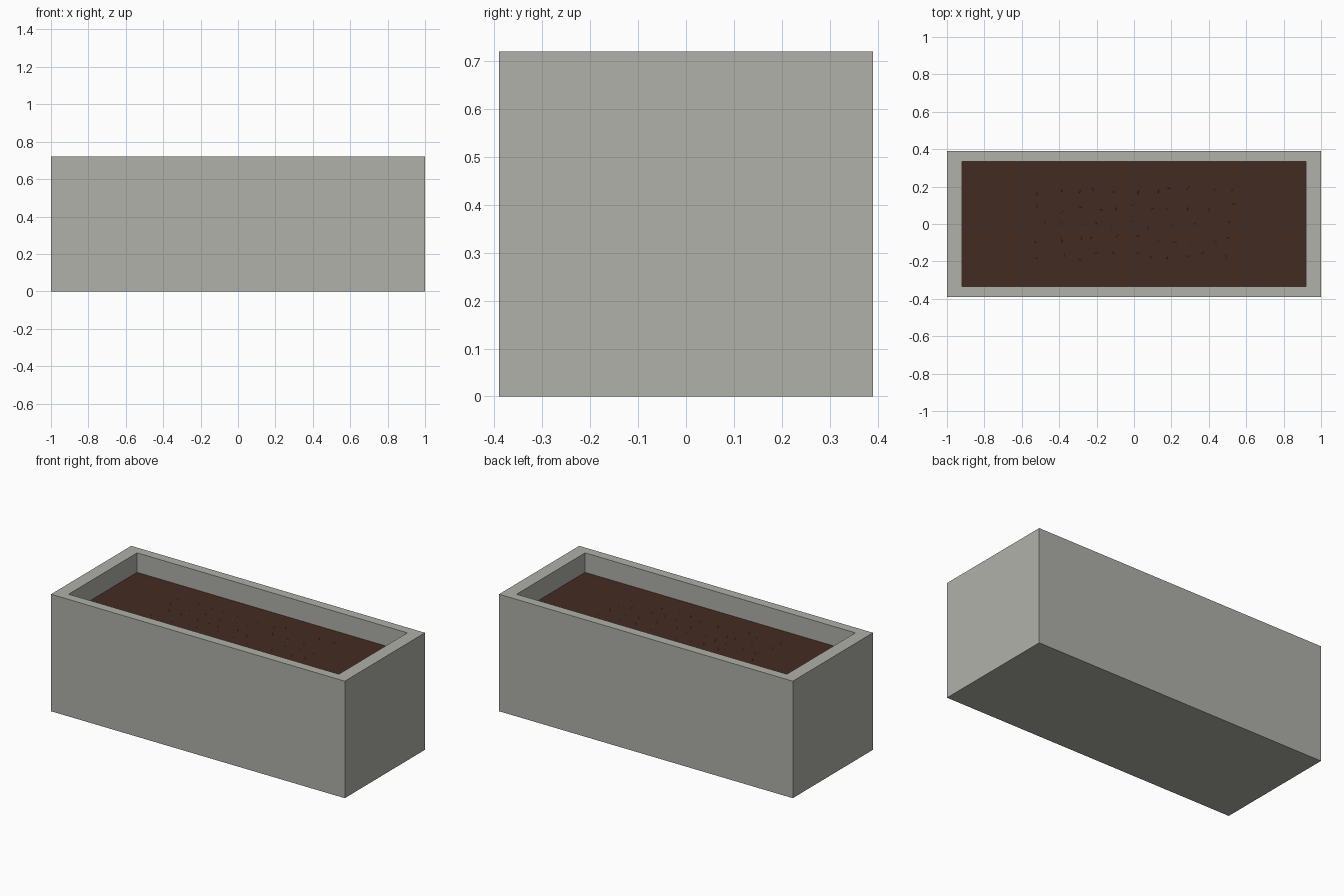
import bpy, bmesh, math, random

if "Cube" in bpy.data.objects:
    bpy.data.objects.remove(bpy.data.objects["Cube"])
random.seed(4)

L, W, H = 2.0, 0.78, 0.72        # outer size
IX, IY, SOIL = 0.92, 0.333, 0.60  # inner half sizes, soil level


def material(name, col):
    m = bpy.data.materials.new(name)
    m.diffuse_color = (*col, 1)
    m.use_nodes = True
    m.node_tree.nodes["Principled BSDF"].inputs["Base Color"].default_value = m.diffuse_color
    return m


def finish(name, bm, mat):
    me = bpy.data.meshes.new(name)
    bm.to_mesh(me)
    bm.free()
    me.materials.append(mat)
    ob = bpy.data.objects.new(name, me)
    bpy.context.collection.objects.link(ob)
    return ob


def box(bm, size, z0):
    vs = bmesh.ops.create_cube(bm, size=1)["verts"]
    bmesh.ops.scale(bm, vec=size, verts=vs)
    bmesh.ops.translate(bm, vec=(0, 0, z0 + size[2] / 2), verts=vs)


concrete = material("concrete grey", (0.43, 0.44, 0.395))
earth = material("dark soil", (0.055, 0.025, 0.016))
pale = material("pale sprout", (0.55, 0.56, 0.50))

# Trough: box with the top inset to the rim and pushed down
bm = bmesh.new()
box(bm, (L, W, H), 0)
top = max(bm.faces, key=lambda f: f.calc_center_median().z)
bmesh.ops.inset_individual(bm, faces=[top], thickness=0.05)
for v in top.verts:
    v.co.x = math.copysign(IX, v.co.x)
    v.co.y = math.copysign(IY, v.co.y)
low = bmesh.ops.extrude_discrete_faces(bm, faces=[top])["faces"][0]
for v in low.verts:
    v.co.z = SOIL - 0.04
finish("trough", bm, concrete)

# Soil filling
bm = bmesh.new()
box(bm, (2 * IX, 2 * IY, 0.04), SOIL - 0.04)
finish("soil", bm, earth)

# Tiny hair-thin curved sprouts scattered over the middle of the soil
bm = bmesh.new()
for i in range(11):
    for j in range(5):
        x = (i - 5) * 0.1 + random.uniform(-0.03, 0.03)
        y = (j - 2) * 0.085 + random.uniform(-0.02, 0.02)
        a = random.uniform(0, math.tau)
        c, s = math.cos(a), math.sin(a)
        rows = []
        for k in range(4):
            t = k / 3
            r, w = 0.02 * t * t, 0.0015 * (1 - 0.8 * t)
            rows.append([bm.verts.new((x + c * r - s * w * d, y + s * r + c * w * d,
                                       SOIL + 0.03 * t)) for d in (-1, 1)])
        for p, q in zip(rows, rows[1:]):
            bm.faces.new((p[0], p[1], q[1], q[0]))
finish("sprouts", bm, pale)
